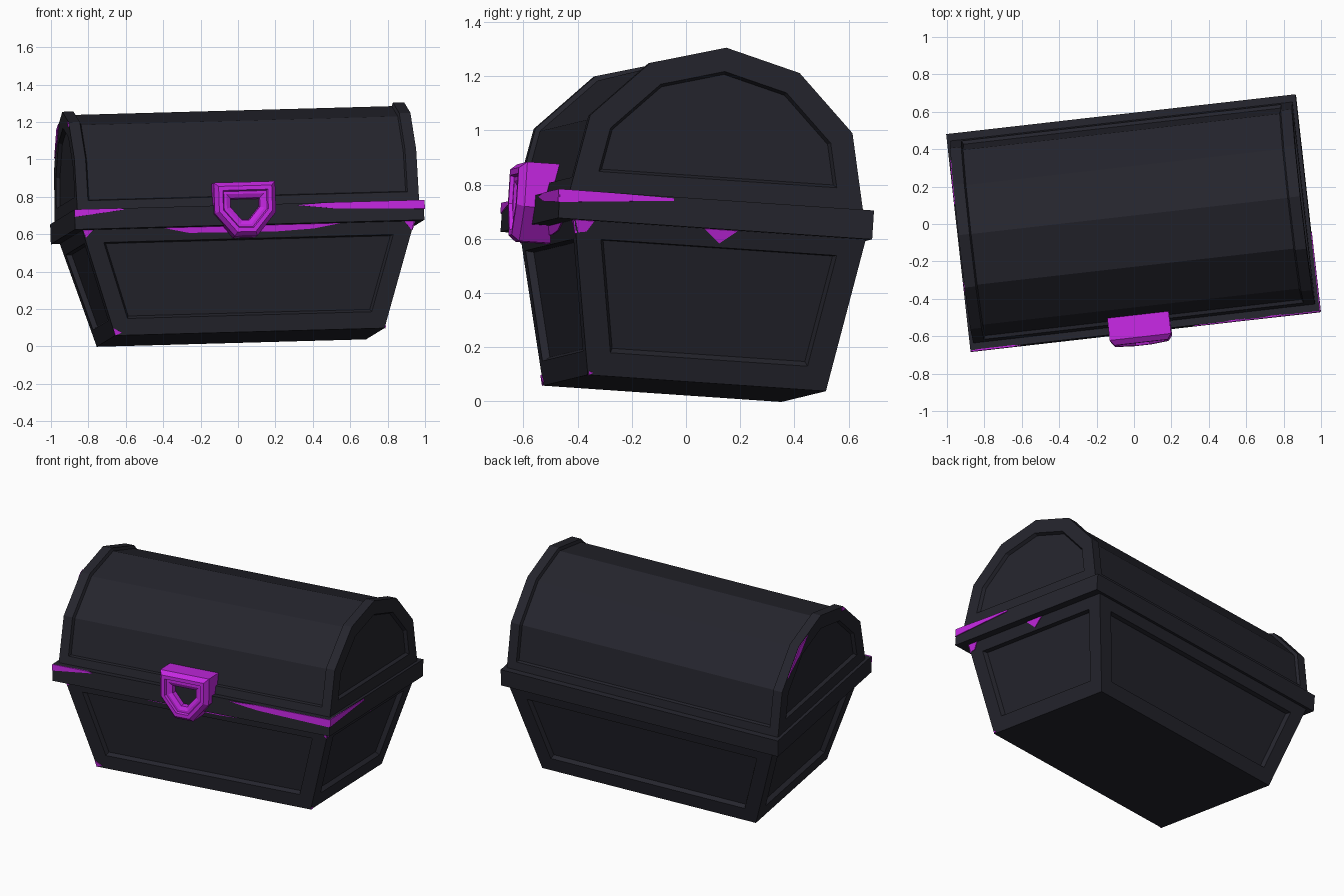
import bpy, bmesh, math
from mathutils import Vector, Matrix

if "Cube" in bpy.data.objects:
    bpy.data.objects.remove(bpy.data.objects["Cube"])

def mat(name, c):
    m = bpy.data.materials.new(name)
    m.diffuse_color = (*c, 1)
    m.use_nodes = True
    m.node_tree.nodes["Principled BSDF"].inputs["Base Color"].default_value = m.diffuse_color
    return m

CHARCOAL = mat("charcoal", (0.018, 0.018, 0.026))
MAGENTA = mat("magenta", (0.55, 0.02, 0.75))

# The whole chest is turned and slightly tipped
up = Vector((-0.035, 0.0645, 1)).normalized()
a = math.radians(6.4)
ax = Vector((math.cos(a), math.sin(a), 0))
ax = (ax - up * ax.dot(up)).normalized()
ay = up.cross(ax)
POSE = Matrix.Translation((0.0175, -0.035, 0.05)) @ Matrix((ax, ay, up)).transposed().to_4x4()

def finish(bm, name, mats):
    bmesh.ops.recalc_face_normals(bm, faces=bm.faces)
    me = bpy.data.meshes.new(name)
    bm.to_mesh(me)
    bm.free()
    me.transform(POSE)
    for m in mats:
        me.materials.append(m)
    ob = bpy.data.objects.new(name, me)
    bpy.context.collection.objects.link(ob)
    return ob

def loft(rings):
    """Closed solid through rings of equal point count."""
    bm = bmesh.new()
    vs = [[bm.verts.new(p) for p in r] for r in rings]
    n = len(rings[0])
    for r, s in zip(vs, vs[1:]):
        for i in range(n):
            j = (i + 1) % n
            bm.faces.new((r[i], r[j], s[j], s[i]))
    bm.faces.new(vs[0])
    bm.faces.new(vs[-1])
    bmesh.ops.recalc_face_normals(bm, faces=bm.faces)
    bm.normal_update()
    return bm

def rect(hx, hy, cy, z):
    return [(-hx, cy - hy, z), (hx, cy - hy, z), (hx, cy + hy, z), (-hx, cy + hy, z)]

def recess(bm, faces, width, depth):
    """Sunken panel inside each face."""
    bmesh.ops.inset_individual(bm, faces=faces, thickness=width, use_even_offset=True)
    bmesh.ops.inset_individual(bm, faces=faces, thickness=0.01, depth=-depth, use_even_offset=True)

# Tapered body with sunken side panels
RZ0, RZ1 = 0.563, 0.67
bm = loft([rect(0.725, 0.443, 0.03, 0), rect(0.90, 0.545, 0.024, RZ0 + 0.02)])
recess(bm, [f for f in bm.faces if abs(f.normal.z) < 0.7], 0.09, 0.028)
finish(bm, "body", [CHARCOAL])

# Rim between body and lid
finish(loft([rect(0.94, 0.584, 0, RZ0), rect(0.94, 0.584, 0, RZ1)]), "rim", [CHARCOAL])

# Arched lid: six flat segments, sunken barrel and end panels
half = [(0.547, 0), (0.488, 0.29), (0.278, 0.498)]
arch = half + [(0, 0.573)] + [(-y, z) for y, z in reversed(half)]
LX = 0.92
bm = loft([[(x, y, z + 0.66) for y, z in arch] for x in (-LX, LX)])
ends = [f for f in bm.faces if abs(f.normal.x) > 0.9]
barrel = [f for f in bm.faces if abs(f.normal.x) < 0.1 and f.normal.z > -0.5]
recess(bm, ends, 0.085, 0.02)
bmesh.ops.inset_region(bm, faces=barrel, thickness=0.06, use_even_offset=True)
bmesh.ops.inset_region(bm, faces=barrel, thickness=0.008, depth=-0.018, use_even_offset=True)
finish(bm, "lid", [CHARCOAL])

# Shield-shaped latch with stepped rings and a dark keyhole
shield = [(-0.165, 0.79), (0.165, 0.79), (0.165, 0.625), (0.06, 0.50), (-0.06, 0.50), (-0.165, 0.625)]
bm = loft([[(x - 0.025, y, z) for x, z in shield] for y in (-0.50, -0.622)])
front = [min(bm.faces, key=lambda f: f.calc_center_median().y)]
for width, depth in ((0.022, 0.028), (0.022, 0), (0.006, -0.014), (0.014, 0), (0.022, -0.012), (0.004, -0.03)):
    bmesh.ops.inset_individual(bm, faces=front, thickness=width, depth=depth, use_even_offset=True)
front[0].material_index = 1
finish(bm, "latch", [MAGENTA, CHARCOAL])

# Thin magenta chips lying on the surfaces
def chip(name, pts, normal):
    n = Vector(normal).normalized()
    finish(loft([[Vector(p) + n * d for p in pts] for d in (-0.004, 0.005)]), name, [MAGENTA])

def body_front(x, z):
    return (x, -0.413 - 0.108 * z / 0.583, z)

def body_side(y, z):
    return (0.725 + 0.175 * z / 0.583, y, z)

NF, NR = (0, -1, -0.18), (1, 0, -0.3)
T = RZ0
chip("body_chip_front", [body_front(*p) for p in
     ((-0.46, T), (-0.32, T - 0.03), (0.15, T - 0.035), (0.35, T - 0.025), (0.5, T))], NF)
chip("body_chip_front_left", [body_front(*p) for p in ((-0.89, T), (-0.875, T - 0.04), (-0.835, T))], NF)
chip("body_chip_front_right", [body_front(*p) for p in ((0.84, T), (0.88, T - 0.05), (0.89, T))], NF)
chip("body_chip_foot_left", [body_front(*p) for p in ((-0.725, 0), (-0.735, 0.04), (-0.69, 0.015))], NF)
chip("body_chip_corner", [body_side(*p) for p in ((-0.515, T), (-0.50, T - 0.045), (-0.47, T - 0.04), (-0.445, T))], NR)
chip("body_chip_right", [body_side(*p) for p in ((-0.035, T), (0.025, T - 0.05), (0.09, T))], NR)
chip("body_chip_foot_right", [body_side(*p) for p in ((-0.41, 0), (-0.41, 0.015), (-0.395, 0.01))], NR)

chip("rim_chip_front_right", [(x, -0.584, z) for x, z in
     ((0.26, 0.66), (0.45, 0.638), (0.94, 0.622), (0.94, RZ1), (0.45, RZ1))], (0, -1, 0))
chip("rim_chip_right", [(0.94, y, z) for y, z in
     ((-0.584, 0.622), (-0.16, 0.655), (-0.16, 0.664), (-0.5, RZ1), (-0.584, RZ1))], (1, 0, 0))
chip("rim_chip_front_left", [(x, -0.584, z) for x, z in
     ((-0.94, 0.63), (-0.67, 0.662), (-0.7, RZ1), (-0.94, RZ1))], (0, -1, 0))

chip("lid_chip_back", [(-LX, y, z + 0.66) for y, z in
     ((0.17, 0.52), (0.275, 0.495), (0.42, 0.35), (0.26, 0.44))], (-1, 0, 0))
chip("lid_chip_front", [(-LX, y, z + 0.66) for y, z in
     ((-0.25, 0.505), (-0.275, 0.495), (-0.3, 0.47), (-0.26, 0.475))], (-1, 0, 0))
